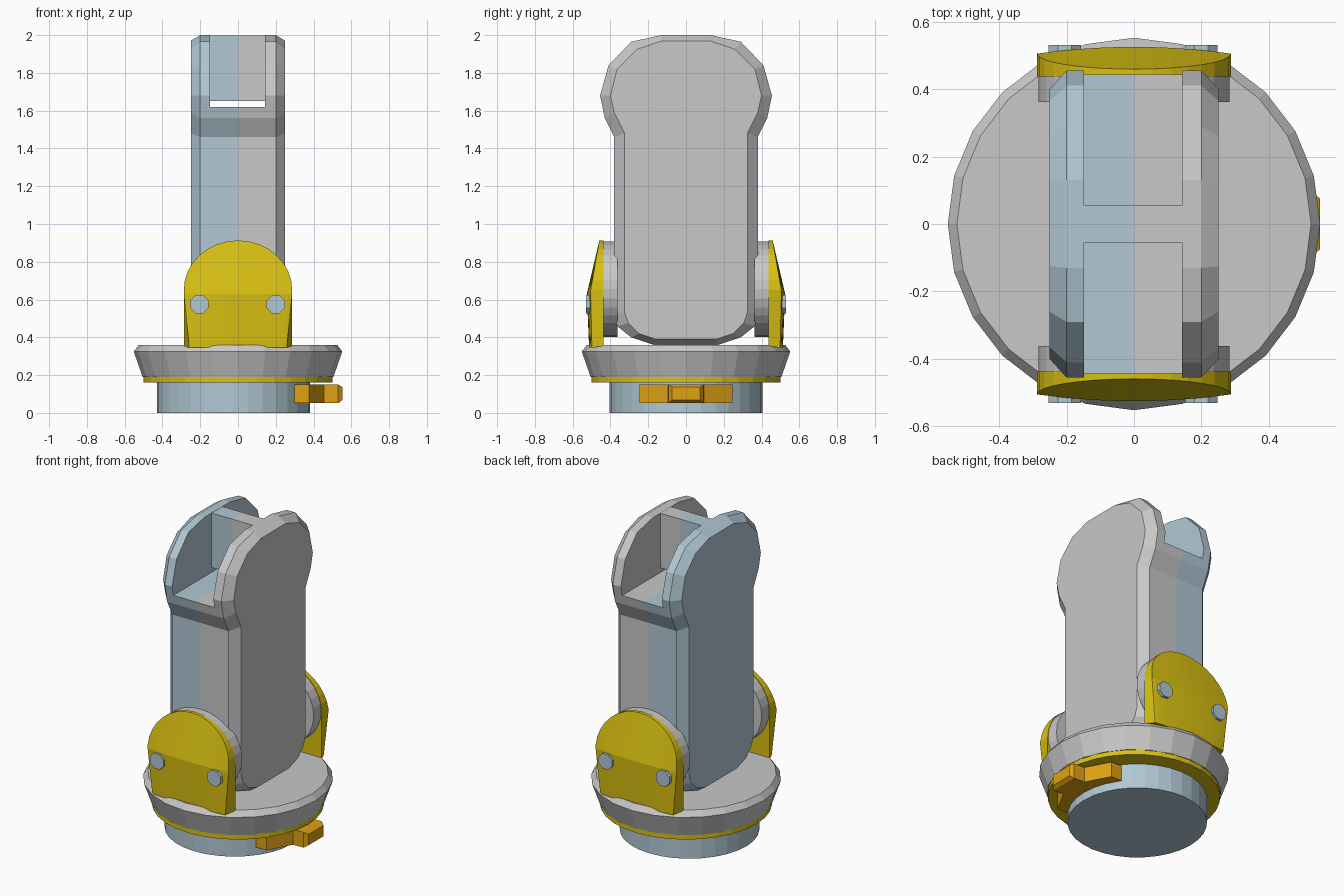
import bpy, bmesh, math

if "Cube" in bpy.data.objects:
    bpy.data.objects.remove(bpy.data.objects["Cube"])


def material(name, rgb):
    m = bpy.data.materials.new(name)
    m.diffuse_color = (*rgb, 1)
    m.use_nodes = True
    m.node_tree.nodes["Principled BSDF"].inputs["Base Color"].default_value = m.diffuse_color
    return m


GREY = material("light grey", (0.58, 0.58, 0.58))
BLUE = material("blue grey", (0.44, 0.58, 0.66))
YELLOW = material("yellow", (0.70, 0.53, 0.006))
ORANGE = material("orange", (0.74, 0.36, 0.006))


def loft(name, sections, mat):
    """Join equal-length closed sections with quads and cap both ends."""
    bm = bmesh.new()
    rings = [[bm.verts.new(p) for p in s] for s in sections]
    n = len(rings[0])
    for a, b in zip(rings, rings[1:]):
        for i in range(n):
            j = (i + 1) % n
            bm.faces.new((a[i], a[j], b[j], b[i]))
    bm.faces.new(rings[0])
    bm.faces.new(rings[-1])
    bmesh.ops.recalc_face_normals(bm, faces=bm.faces)
    me = bpy.data.meshes.new(name)
    bm.to_mesh(me)
    bm.free()
    ob = bpy.data.objects.new(name, me)
    bpy.context.collection.objects.link(ob)
    me.materials.append(mat)
    return ob


def turned(name, profile, mat, sides=24, cx=0.0):
    """Round part about the z axis from (radius, z) pairs."""
    return loft(name, [[(cx + r * math.cos(2 * math.pi * i / sides),
                         r * math.sin(2 * math.pi * i / sides), z)
                        for i in range(sides)] for r, z in profile], mat)


def disc_y(name, x, z, rx, rz, y0, y1, mat, sides, phase=0.0):
    """Round part along the y axis."""
    return loft(name, [[(x + rx * math.cos(2 * math.pi * i / sides + phase), y,
                         z + rz * math.sin(2 * math.pi * i / sides + phase))
                        for i in range(sides)] for y in (y0, y1)], mat)


def box(name, x, y, z, mat):
    return loft(name, [[(i, y[0], z[0]), (i, y[1], z[0]), (i, y[1], z[1]), (i, y[0], z[1])]
                       for i in x], mat)


def two_tone(ob):
    """Blue on the left half, grey on the right half."""
    me = ob.data
    me.materials.clear()
    me.materials.append(GREY)
    me.materials.append(BLUE)
    bm = bmesh.new()
    bm.from_mesh(me)
    bmesh.ops.bisect_plane(bm, geom=bm.verts[:] + bm.edges[:] + bm.faces[:],
                           dist=1e-5, plane_co=(0, 0, 0), plane_no=(1, 0, 0))
    for f in bm.faces:
        f.material_index = int(f.calc_center_median().x < 0)
        f.smooth = False
    bm.to_mesh(me)
    bm.free()


# Base and turntable
turned("base_cylinder", [(0.405, 0), (0.405, 0.165)], BLUE, 32, -0.025)
turned("base_ring", [(0.5, 0.16), (0.5, 0.192)], YELLOW, 32)
turned("turntable", [(0.505, 0.19), (0.552, 0.325), (0.525, 0.36)], GREY)

# Arm: side profile in y and z, chamfered towards both cheeks
outer = [(0.17, 0.36), (0.29, 0.40), (0.365, 0.46), (0.38, 0.53), (0.38, 1.46), (0.43, 1.56),
         (0.455, 1.68), (0.41, 1.84), (0.29, 1.965), (0.13, 2.0)]
inner = [(0.16, 0.39), (0.25, 0.42), (0.305, 0.475), (0.325, 0.53), (0.325, 1.48), (0.38, 1.59),
         (0.40, 1.68), (0.365, 1.82), (0.26, 1.925), (0.125, 1.97)]


def arm_section(half, x):
    return [(x, y, z) for y, z in half] + [(x, -y, z) for y, z in reversed(half)]


arm = loft("arm", [arm_section(inner, -0.25), arm_section(outer, -0.2),
                   arm_section(outer, 0.2), arm_section(inner, 0.25)], GREY)

# Slot across the arm head
cutter = box("slot_cutter", (-0.148, 0.143), (-1, 1), (1.62, 2.3), GREY)
cutter.hide_render = True
mod = arm.modifiers.new("slot", 'BOOLEAN')
mod.object = cutter
mod.operation = 'DIFFERENCE'
mod.solver = 'EXACT'
bpy.context.view_layer.objects.active = arm
bpy.ops.object.modifier_apply(modifier=mod.name)
bpy.data.objects.remove(cutter)
two_tone(arm)

# Web between the two cheeks, just above the slot floor
two_tone(box("arm_web", (-0.149, 0.144), (-0.055, 0.055), (1.65, 1.999), GREY))

# Pivot discs, cover plates and bolts on the front and back
N = 16
for side, s in (("front", -1), ("back", 1)):
    disc_y(side + "_pivot_disc", 0, 0.655, 0.283, 0.253, s * 0.362, s * 0.442, GREY, 32)
    columns = []
    for i in range(N + 1):
        t = math.pi * i / N
        c, h = math.cos(t), math.sin(t)
        x, top = 0.287 * c, 0.65 + 0.263 * h
        columns.append([(x, s * 0.437, 0.355),
                        (x * 0.9, s * (0.498 + 0.015 * h), 0.345),
                        (x, s * (0.505 + 0.02 * h * h), 0.63),
                        (x, s * (0.505 - 0.046 * h), top),
                        (x, s * 0.437, top)])
    loft(side + "_cover_plate", columns, YELLOW)
    for x in (-0.205, 0.2):
        disc_y(side + "_bolt", x, 0.575, 0.052, 0.052, s * 0.49, s * 0.53, BLUE, 8, math.pi / 8)

# Clip on the right of the base, with a chamfered tab
clip = [(0.30, 0.245), (0.375, 0.245), (0.455, 0.095)]
clip = clip + [(x, -y) for x, y in reversed(clip)]
loft("clip_body", [[(x, y, z) for x, y in clip] for z in (0.052, 0.15)], ORANGE)
loft("clip_tab", [[(x, -w, z0), (x, w, z0), (x, w, z1), (x, -w, z1)]
                  for x, w, z0, z1 in ((0.42, 0.095, 0.052, 0.15), (0.53, 0.092, 0.052, 0.15),
                                       (0.552, 0.075, 0.067, 0.137))], ORANGE)
